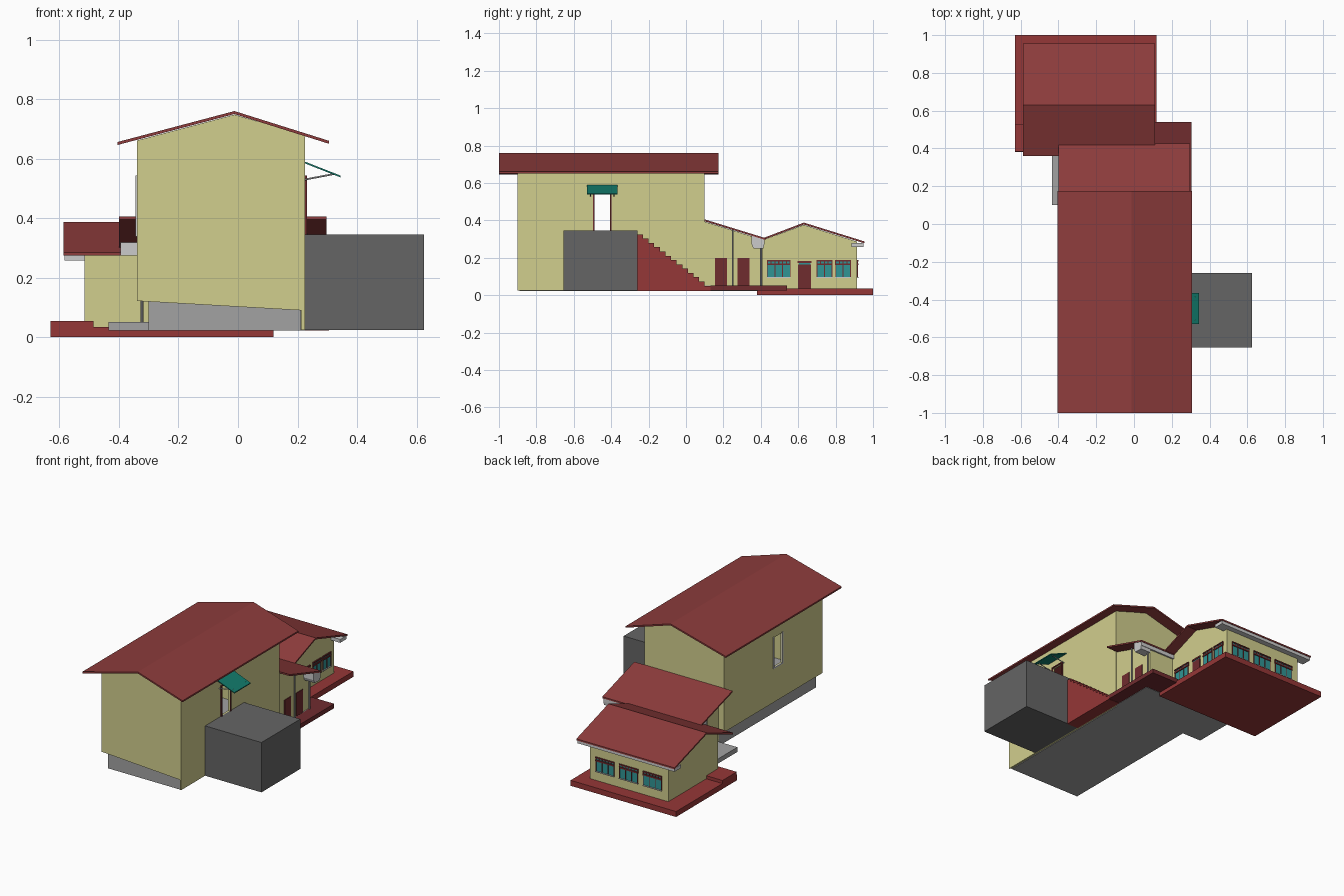
import bpy, bmesh
from mathutils import Vector

if "Cube" in bpy.data.objects:
    bpy.data.objects.remove(bpy.data.objects["Cube"])


def mat(name, r, g, b):
    m = bpy.data.materials.new(name)
    m.diffuse_color = (r, g, b, 1)
    m.use_nodes = True
    m.node_tree.nodes["Principled BSDF"].inputs["Base Color"].default_value = m.diffuse_color
    return m


RED = mat("roof_red", .27, .045, .045)
DARK = mat("dark_red", .16, .025, .028)
FLOOR = mat("floor_red", .30, .038, .038)
YEL = mat("wall_yellow", .64, .62, .27)
TEAL = mat("canopy_teal", .006, .2, .15)
GLASS = mat("glass", .03, .30, .30)
STONE = mat("dark_grey", .13, .13, .13)
GREY = mat("plain_grey", .36, .36, .36)
WHITE = mat("light_grey", .55, .55, .55)


def finish(name, bm, m):
    bmesh.ops.recalc_face_normals(bm, faces=bm.faces)
    me = bpy.data.meshes.new(name)
    bm.to_mesh(me)
    bm.free()
    ob = bpy.data.objects.new(name, me)
    bpy.context.collection.objects.link(ob)
    me.materials.append(m)
    return ob


def boxes(name, m, *bs):
    """Each box is (x0, x1, y0, y1, z0, z1)."""
    bm = bmesh.new()
    for b in bs:
        r = bmesh.ops.create_cube(bm, size=1)
        for v in r["verts"]:
            v.co = Vector([b[2 * i] + (v.co[i] + .5) * (b[2 * i + 1] - b[2 * i]) for i in range(3)])
    return finish(name, bm, m)


def prism(name, m, profile, axis, lo, hi):
    """Extrude an (x,z) profile along y, or a (y,z) profile along x."""
    bm = bmesh.new()

    def put(p, t):
        return (p[0], t, p[1]) if axis == "y" else (t, p[0], p[1])
    a = [bm.verts.new(put(p, lo)) for p in profile]
    b = [bm.verts.new(put(p, hi)) for p in profile]
    n = len(profile)
    bm.faces.new(a)
    bm.faces.new(b[::-1])
    for i in range(n):
        bm.faces.new((a[i], b[i], b[(i + 1) % n], a[(i + 1) % n]))
    return finish(name, bm, m)


def roof(name, m, line, axis, lo, hi, t=.01):
    prism(name, m, line + [(p, z - t) for p, z in reversed(line)], axis, lo, hi)


def rod(name, m, p, q, r=.004):
    p, q = Vector(p), Vector(q)
    bm = bmesh.new()
    bmesh.ops.create_cone(bm, cap_ends=True, segments=8, radius1=r, radius2=r, depth=(q - p).length)
    rot = (q - p).to_track_quat("Z", "Y").to_matrix().to_4x4()
    rot.translation = (p + q) / 2
    bm.transform(rot)
    return finish(name, bm, m)


# Main house walls: gabled ends and side walls with a through opening
T = .012
top = [(.225, .679), (-.012, .748), (-.34, .661)]
prism("main_front_wall", YEL, [(-.34, .122), (.218, .09), (.218, .025), (.225, .025)] + top, "y", -.9, -.9 + T)
prism("main_back_wall", YEL, [(-.34, .122), (-.30, .12), (-.30, .025), (.225, .025)] + top, "y", .1 - T, .1)


def side_wall(name, x0, x1, z0, z1):
    ya, yb, za, zb = -.49, -.405, .345, .537
    boxes(name, YEL, (x0, x1, -.895, ya, z0, z1), (x0, x1, yb, .1, z0, z1),
          (x0, x1, ya, yb, z0, za), (x0, x1, ya, yb, zb, z1))


side_wall("main_right_wall", .225 - T, .225, .025, .677)
side_wall("main_left_wall", -.34, -.34 + T, .122, .661)
boxes("main_plinth", GREY, (-.30, .212, -.89, .1, .022, .13))
boxes("main_overhang_floor", GREY, (-.335, .212, -.888, .09, .122, .135))
roof("main_roof", RED, [(-.405, .656), (-.012, .76), (.306, .660)], "y", -1, .175)

# Upper doorway frame, canopy and brackets
boxes("door_frame", DARK, (.224, .232, -.497, -.49, .345, .543),
      (.224, .232, -.405, -.398, .345, .543), (.224, .232, -.49, -.405, .537, .543))
boxes("window_frame", WHITE, (-.344, -.336, -.497, -.49, .34, .543),
      (-.344, -.336, -.405, -.398, .34, .543), (-.344, -.336, -.497, -.398, .338, .345))
roof("door_canopy", TEAL, [(.225, .59), (.345, .543)], "y", -.53, -.365, .006)
for y in (-.51, -.385):
    rod("canopy_bracket", WHITE, (.225, y, .53), (.325, y, .549), .003)

# Landing block and staircase
boxes("landing", STONE, (.225, .625, -.655, -.26, .025, .345))
N, y0, y1, zt, zb = 13, -.26, .13, .325, .05
steps = [(y0, .022), (y0, zt)]
for i in range(N):
    z = zt - (zt - zb) * i / (N - 1)
    y = y0 + (y1 - y0) * (i + 1) / N
    if i:
        steps.append((y0 + (y1 - y0) * i / N, z))
    steps.append((y, z))
steps.append((y1, .022))
prism("staircase", FLOOR, steps, "x", .225, .305)

# Link building between the two houses
boxes("link_slab", GREY, (-.435, .225, .1, .385, .022, .052))
boxes("link_step", DARK, (.1, .305, .13, .54, .024, .052))
link = [(.1, .05), (.41, .05), (.41, .297), (.1, .393)]
prism("link_right_wall", YEL, link, "x", .208, .22)
prism("link_left_wall", YEL, link, "x", -.30, -.288)
boxes("link_back_wall", YEL, (.03, .22, .398, .41, .05, .298))
roof("link_roof", RED, [(.1, .405), (.425, .305)], "x", -.40, .297)
boxes("link_soffit", WHITE, (-.395, -.30, .35, .42, .275, .305), (.04, .293, .35, .42, .272, .303))
prism("link_gutter_end", WHITE, [(.35, .275), (.36, .25), (.415, .25), (.42, .30), (.35, .32)], "x", .22, .293)
prism("link_gutter_end_left", WHITE, [(.35, .275), (.42, .275), (.42, .30), (.35, .32)], "x", -.395, -.30)
for y in (.155, .275):
    boxes("link_door", DARK, (.218, .224, y, y + .065, .052, .20))
for y, z in ((.25, .35), (.40, .27)):
    rod("drain_pipe", GREY, (.228, y, .05), (.228, y, z), .005)
rod("drain_pipe_left", GREY, (-.322, .25, .05), (-.322, .25, .35), .005)

# Back wing: base, walls, roof and soffit
boxes("wing_base", FLOOR, (-.63, .12, .38, 1, 0, .035))
boxes("wing_side_step", FLOOR, (-.63, -.485, .385, .53, .02, .055))
prism("wing_walls", YEL, [(.41, .03), (.915, .03), (.915, .286), (.63, .376), (.41, .294)], "x", -.515, .04)
roof("wing_roof", RED, [(.36, .285), (.63, .388), (.955, .287)], "x", -.587, .11)
boxes("wing_soffit", WHITE, (-.583, .106, .885, .95, .258, .28))


def window(name, axis, a, width, face, panes):
    """Framed window with a lattice head; runs along y on an x face or along x on a y face."""
    def b(s0, s1, z0, z1, d):
        return (face - .004, face + d, s0, s1, z0, z1) if axis == "y" else (s0, s1, face - .004, face + d, z0, z1)
    e = a + width
    boxes(name + "_glass", GLASS, b(a, e, .097, .185, .002))
    bars = [b(a - .003, e + .003, .160, .170, .007), b(a - .003, e + .003, .180, .187, .007)]
    for i in range(panes + 1):
        s = a + width * i / panes
        bars.append(b(s - .002, s + .002, .095, .168, .005))
    for i in range(2 * panes + 1):
        s = a + width * i / (2 * panes)
        bars.append(b(s - .003, s + .003, .168, .182, .005))
    boxes(name + "_frame", DARK, *bars)
    boxes(name + "_sill", WHITE, b(a - .003, e + .003, .092, .097, .008))


window("wing_side_window_wide", "y", .435, .122, .04, 3)
for a in (.70, .80):
    window("wing_side_window", "y", a, .08, .04, 2)
for c in (-.067, -.235, -.403):
    window("wing_back_window", "x", c - .064, .128, .915, 3)
boxes("wing_door", DARK, (.036, .045, .60, .668, .035, .165), (.036, .047, .597, .671, .172, .182))
boxes("wing_door_fanlight", GLASS, (.036, .043, .603, .665, .165, .172))
